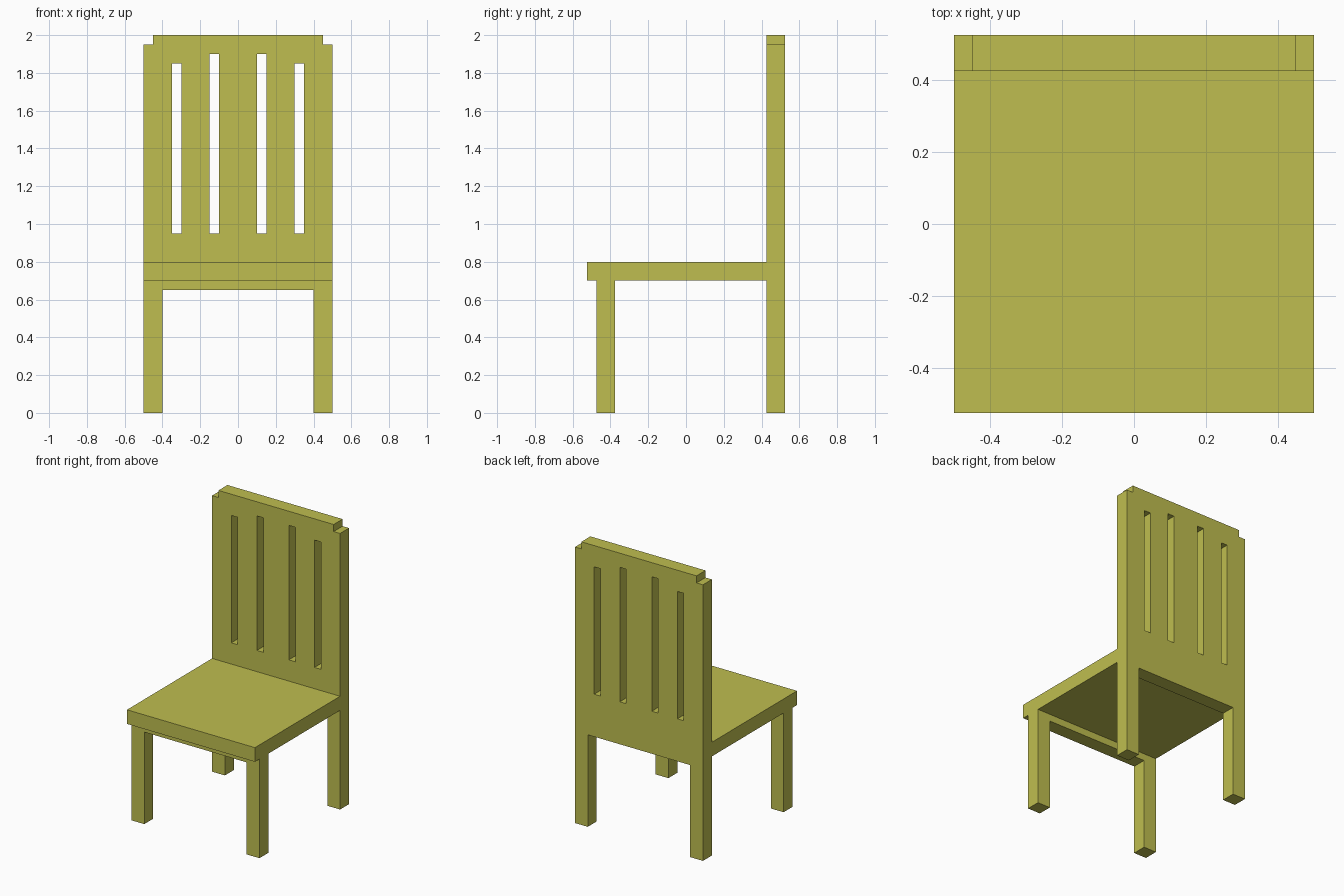
import bpy
import bmesh

cube = bpy.data.objects.get("Cube")
if cube:
    bpy.data.objects.remove(cube, do_unlink=True)

# Single olive yellow paint
paint = bpy.data.materials.new("olive_yellow")
paint.use_nodes = True
colour = (0.521, 0.515, 0.080, 1.0)
paint.diffuse_color = colour
paint.node_tree.nodes["Principled BSDF"].inputs["Base Color"].default_value = colour


def rect(x0, x1, z0, z1):
    return [(x0, z0), (x1, z0), (x1, z1), (x0, z1)]


def mirrored(half):
    """Close a right-hand half outline with its mirror image."""
    return half + [(-x, z) for x, z in reversed(half)]


def board(name, outline, y0, y1, holes=()):
    """Fill an x-z outline, leaving the holes open, and extrude it along y."""
    bm = bmesh.new()
    edges = []
    for loop in [outline, *holes]:
        verts = [bm.verts.new((x, y0, z)) for x, z in loop]
        edges += [bm.edges.new((a, b)) for a, b in zip(verts, verts[1:] + verts[:1])]
    bmesh.ops.triangle_fill(bm, edges=edges, use_beauty=True, normal=(0, -1, 0))
    result = bmesh.ops.extrude_face_region(bm, geom=bm.faces[:])
    moved = [v for v in result["geom"] if isinstance(v, bmesh.types.BMVert)]
    bmesh.ops.translate(bm, verts=moved, vec=(0, y1 - y0, 0))
    bmesh.ops.recalc_face_normals(bm, faces=bm.faces[:])
    mesh = bpy.data.meshes.new(name)
    bm.to_mesh(mesh)
    bm.free()
    mesh.materials.append(paint)
    obj = bpy.data.objects.new(name, mesh)
    bpy.context.collection.objects.link(obj)
    return obj


# Backrest with rear legs, notched top corners and four slots
slots = [rect(x, x + 0.05, 0.95, top)
         for x, top in ((-0.35, 1.85), (-0.15, 1.90), (0.10, 1.90), (0.30, 1.85))]
back_outline = mirrored([(0.40, 0.65), (0.40, 0), (0.50, 0),
                         (0.50, 1.95), (0.45, 1.95), (0.45, 2.0)])
board("backrest_and_rear_legs", back_outline, 0.425, 0.525, slots)

# Seat slab
board("seat", rect(-0.50, 0.50, 0.70, 0.80), -0.525, 0.425)

# Front legs joined by a shallow rail under the seat
front_outline = mirrored([(0.40, 0.65), (0.40, 0), (0.50, 0), (0.50, 0.70)])
board("front_legs_and_rail", front_outline, -0.475, -0.375)
